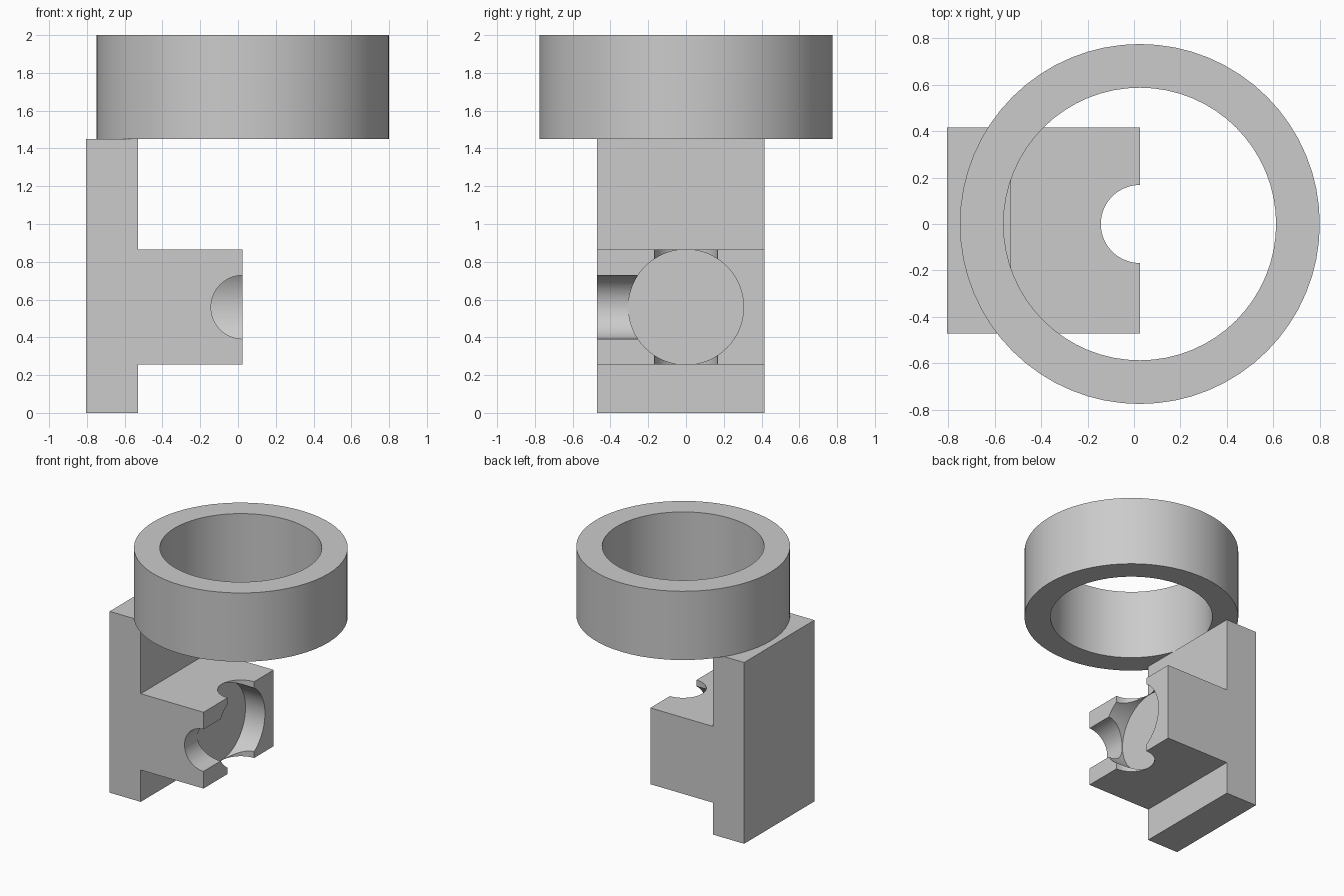
import bpy
import bmesh
from math import pi, radians
from mathutils import Matrix, Vector

cube = bpy.data.objects.get("Cube")
if cube:
    bpy.data.objects.remove(cube, do_unlink=True)

grey = bpy.data.materials.new("plain grey")
grey.use_nodes = True
colour = (0.6, 0.6, 0.6, 1)
grey.diffuse_color = colour
grey.node_tree.nodes["Principled BSDF"].inputs["Base Color"].default_value = colour


def make_object(name, bm):
    bmesh.ops.recalc_face_normals(bm, faces=bm.faces)
    mesh = bpy.data.meshes.new(name)
    bm.to_mesh(mesh)
    bm.free()
    mesh.materials.append(grey)
    obj = bpy.data.objects.new(name, mesh)
    bpy.context.collection.objects.link(obj)
    return obj


def cylinder(name, radius, start, end):
    """Closed cylinder running between two points."""
    start, end = Vector(start), Vector(end)
    axis = end - start
    turn = axis.to_track_quat("Z", "Y").to_matrix().to_4x4()
    bm = bmesh.new()
    bmesh.ops.create_cone(bm, cap_ends=True, segments=64, radius1=radius,
                          radius2=radius, depth=axis.length,
                          matrix=Matrix.Translation((start + end) / 2) @ turn)
    return make_object(name, bm)


def cut(obj, cutters):
    """Subtract the cutters, apply the result and smooth the bores."""
    for cutter in cutters:
        cutter.hide_render = True
        mod = obj.modifiers.new(cutter.name, "BOOLEAN")
        mod.operation = "DIFFERENCE"
        mod.solver = "EXACT"
        mod.object = cutter
    bpy.ops.object.select_all(action="DESELECT")
    obj.select_set(True)
    bpy.context.view_layer.objects.active = obj
    for mod in list(obj.modifiers):
        bpy.ops.object.modifier_apply(modifier=mod.name)
    for cutter in cutters:
        bpy.data.objects.remove(cutter, do_unlink=True)
    bpy.ops.object.shade_smooth_by_angle(angle=radians(30))


# Upright plate with a projecting block, as one extruded side profile
back, face, tip = -0.805, -0.53, 0.025
block_low, block_high, plate_top = 0.255, 0.865, 1.45
front_y, back_y = -0.472, 0.415
profile = [(back, 0), (face, 0), (face, block_low), (tip, block_low),
           (tip, block_high), (face, block_high), (face, plate_top), (back, plate_top)]
bm = bmesh.new()
outline = bm.faces.new([bm.verts.new((x, front_y, z)) for x, z in profile])
extruded = bmesh.ops.extrude_face_region(bm, geom=[outline])["geom"]
bmesh.ops.translate(bm, vec=(0, back_y - front_y, 0),
                    verts=[v for v in extruded if isinstance(v, bmesh.types.BMVert)])
bracket = make_object("bracket", bm)

# Wide pocket in the block's end, plus a vertical bore and a front bore
mid = (block_low + block_high) / 2
bore = 0.168
cut(bracket, [
    cylinder("pocket_cutter", 0.305, (tip - 0.172, 0, mid), (tip + 0.3, 0, mid)),
    cylinder("vertical_cutter", bore, (tip, 0, 0.1), (tip, 0, 1)),
    cylinder("front_cutter", bore, (tip, -0.6, mid), (tip, 0, mid)),
])

# Open ring resting on top of the plate
ring = cylinder("ring", 0.775, (tip, 0, 1.45), (tip, 0, 2))
cut(ring, [cylinder("ring_cutter", 0.587, (tip, 0, 1.3), (tip, 0, 2.2))])
